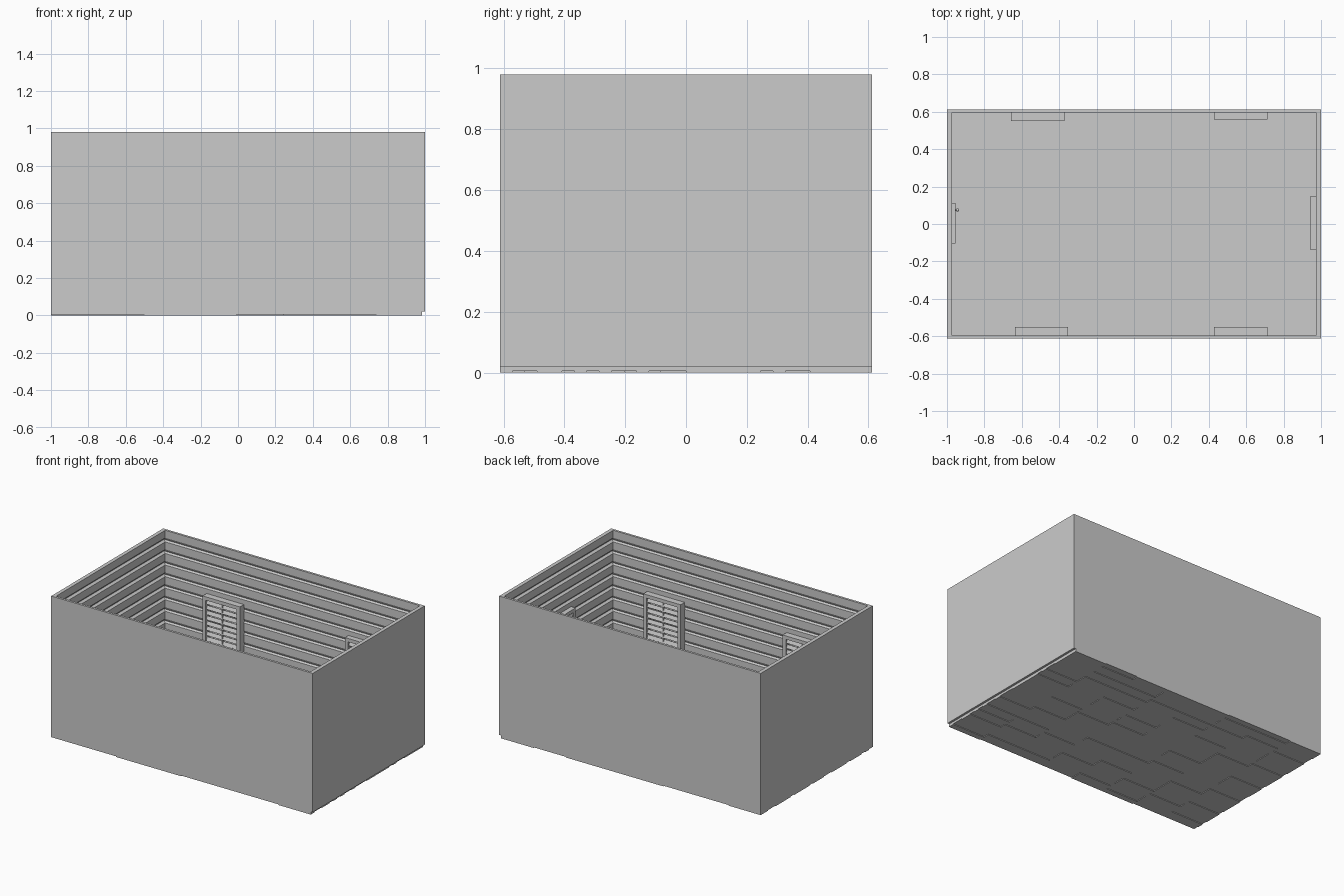
import bpy, bmesh, math, random
from mathutils import Matrix, Vector

if "Cube" in bpy.data.objects:
    bpy.data.objects.remove(bpy.data.objects["Cube"])

random.seed(7)
TOP, BASE = 0.98, 0.02


def finish(bm, name, matrix=None):
    if matrix is not None:
        bm.transform(matrix)
    bmesh.ops.recalc_face_normals(bm, faces=bm.faces)
    me = bpy.data.meshes.new(name)
    bm.to_mesh(me)
    bm.free()
    ob = bpy.data.objects.new(name, me)
    bpy.context.collection.objects.link(ob)
    return ob


def box(bm, x0, x1, y0, y1, z0, z1, tilt=0):
    m = (Matrix.Translation(((x0 + x1) / 2, (y0 + y1) / 2, (z0 + z1) / 2))
         @ Matrix.Rotation(tilt, 4, 'X')
         @ Matrix.Diagonal((x1 - x0, y1 - y0, z1 - z0, 1)))
    bmesh.ops.create_cube(bm, size=1, matrix=m)


def place(x, y, angle):
    return Matrix.Translation((x, y, 0)) @ Matrix.Rotation(math.radians(angle), 4, 'Z')


# Staggered-height floor planks
bm = bmesh.new()
cols, rows = 8, 30
length, width = 1.985 / cols, 1.224 / rows
for c in range(cols):
    for r in range(rows):
        lift = random.choice((0.0, 0.0045))
        x, y = -1 + c * length, -0.612 + r * width
        box(bm, x, x + length, y, y + width, lift, 0.02 + lift)
finish(bm, "floor_planks")


# Wall with grooved boards on the room side (local -y faces the room)
def wall(name, half, thick, matrix):
    pitch = 0.08
    pts = [(0, BASE), (0, TOP), (-thick, TOP)]
    z = TOP
    depth = thick * 0.6
    while z - pitch > BASE - 0.001:
        pts += [(-thick, z - 0.052), (-thick + depth, z - 0.07), (-thick, z - pitch)]
        z -= pitch
    if z - BASE > 0.005:
        pts.append((-thick, BASE))
    bm = bmesh.new()
    face = bm.faces.new([bm.verts.new((-half, y, z)) for y, z in pts])
    new = bmesh.ops.extrude_face_region(bm, geom=[face])["geom"]
    bmesh.ops.translate(bm, vec=(2 * half, 0, 0),
                        verts=[v for v in new if isinstance(v, bmesh.types.BMVert)])
    finish(bm, name, matrix)


wall("back_wall", 1.0, 0.016, place(0, 0.612, 0))
wall("front_wall", 1.0, 0.016, place(0, -0.612, 180))
wall("right_wall", 0.612, 0.026, place(1, 0, -90))
wall("left_wall", 0.612, 0.026, place(-1, 0, 90))


# Window: frame, centre bar and tilted slats; local y = 0 is the outer wall face
def window(name, front, matrix, w=0.285, z0=0.22, z1=0.628):
    bm = bmesh.new()
    h, b, back = w / 2, 0.024, -0.01
    box(bm, -h, -h + b, front, back, z0, z1)
    box(bm, h - b, h, front, back, z0, z1)
    box(bm, -h + b, h - b, front, back, z1 - b, z1)
    box(bm, -h + b, h - b, front, back, z0, z0 + b)
    mid = front + 0.014
    box(bm, -0.006, 0.006, mid - 0.007, mid + 0.007, z0 + b, z1 - b)
    n = 10
    step = (z1 - z0 - 2 * b) / n
    for i in range(n):
        z = z0 + b + (i + 0.5) * step
        box(bm, -h + b, h - b, mid - 0.003, mid + 0.003, z - 0.013, z + 0.013,
            math.radians(-25))
    finish(bm, name, matrix)


window("back_window_left", -0.06, place(-0.515, 0.612, 0))
window("back_window_right", -0.054, place(0.57, 0.612, 0))
window("front_window_left", -0.06, place(-0.495, -0.612, 180))
window("front_window_right", -0.06, place(0.57, -0.612, 180))
window("right_window", -0.06, place(1, 0.005, -90))

# Door on the left wall: casing, leaf and raised panels
bm = bmesh.new()
h, z1 = 0.108, 0.55
for s in (-1, 1):
    a, b = sorted((s * h, s * (h - 0.016)))
    box(bm, a, b, -0.046, -0.01, 0.02, z1)
box(bm, -h + 0.016, h - 0.016, -0.046, -0.01, z1 - 0.016, z1)
box(bm, -h + 0.016, h - 0.016, -0.036, -0.01, 0.02, z1 - 0.016)
for s in (-1, 1):
    for lo, hi in ((0.06, 0.24), (0.31, 0.5)):
        box(bm, s * 0.038 - 0.024, s * 0.038 + 0.024, -0.041, -0.03, lo, hi)
finish(bm, "door", place(-1, 0.003, 90))

# Door knob: stem and ball
bm = bmesh.new()
bmesh.ops.create_cone(bm, cap_ends=True, segments=12, radius1=0.005, radius2=0.005, depth=0.02,
                      matrix=Matrix.Translation((-0.956, 0.075, 0.27))
                      @ Matrix.Rotation(math.pi / 2, 4, 'Y'))
bmesh.ops.create_uvsphere(bm, u_segments=12, v_segments=8, radius=0.009,
                          matrix=Matrix.Translation((-0.943, 0.075, 0.27)))
knob = finish(bm, "door_knob")
for p in knob.data.polygons:
    p.use_smooth = True
